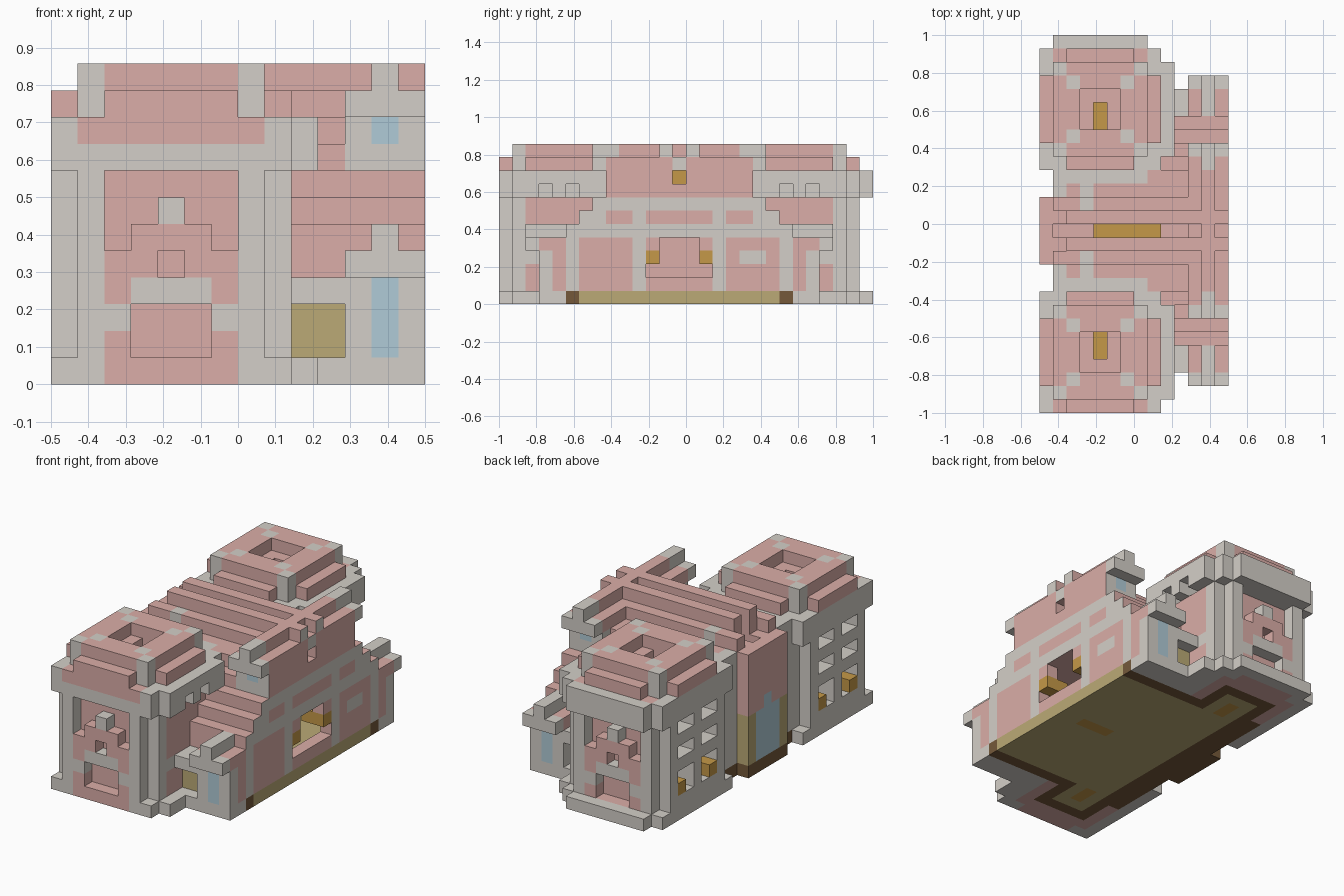
import bpy, bmesh
from mathutils import Vector

cube = bpy.data.objects.get("Cube")
if cube:
    bpy.data.objects.remove(cube, do_unlink=True)

U = 1 / 14          # one block
MIRROR = 27         # blocks mirror front to back about half of this


def linear(c):
    c /= 255
    return c / 12.92 if c < 0.04 else ((c + 0.055) / 1.055) ** 2.4


mats = []


def material(name, *rgb):
    m = bpy.data.materials.new(name)
    m.use_nodes = True
    col = [linear(c) for c in rgb] + [1]
    m.diffuse_color = col
    m.node_tree.nodes["Principled BSDF"].inputs["Base Color"].default_value = col
    mats.append(m)
    return len(mats) - 1


PINK = material("pink brick", 219, 174, 168)
GREY = material("grey stone", 212, 207, 200)
OLIVE = material("olive plaster", 187, 170, 118)
OCHRE = material("ochre lamp", 197, 153, 72)
BLUE = material("pale blue glass", 176, 203, 215)
BROWN = material("brown timber", 117, 89, 58)

grid = {}           # block cell -> (part, colour)
gable_paint = {}    # block cell -> colour of its outer gable face only


def cells(xs, ys, zs, mirror):
    """Cells of a box and, if wanted, of its front-to-back mirror image."""
    spans = [ys, (MIRROR - ys[1], MIRROR - ys[0])] if mirror else [ys]
    for a, b in spans:
        for x in range(*xs):
            for y in range(a, b):
                for z in range(*zs):
                    if x >= 0 and y >= 0:
                        yield x, y, z


def box(part, mat, xs, ys, zs, mirror=True):
    for c in cells(xs, ys, zs, mirror):
        grid[c] = (part, mat)


def carve(xs, ys, zs, mirror=True):
    for c in cells(xs, ys, zs, mirror):
        grid.pop(c, None)


def paint(mat, xs, ys, zs, mirror=True):
    for c in cells(xs, ys, zs, mirror):
        if c in grid:
            grid[c] = (grid[c][0], mat)


def paint_gable(mat, ys, zs, mirror=True):
    for c in cells((13, 14), ys, zs, mirror):
        gable_paint[c] = mat


# Hall walls and stepped roof
box("hall_walls", PINK, (1, 14), (5, 22), (1, 5), False)
for step in range(5):
    box("hall_roof", PINK, (1, 14), (5 + step, 22 - step), (5 + step, 6 + step), False)
carve((3, 13), (7, 20), (1, 5), False)

# Gable end painted frame
for y in (5, 10):
    paint_gable(GREY, (y, y + 1), (1, 5))
paint_gable(GREY, (5, 22), (5, 6), False)
paint_gable(GREY, (6, 21), (6, 8), False)
paint_gable(PINK, (8, 10), (6, 7))
paint_gable(PINK, (11, 16), (6, 7), False)
paint_gable(GREY, (18, 20), (3, 4), False)
paint_gable(PINK, (8, 10), (8, 10))

# Gable window with lamps
carve((13, 14), (11, 16), (2, 3), False)
carve((13, 14), (12, 15), (3, 5), False)
box("window_lamps", OCHRE, (12, 14), (11, 12), (3, 4))

# Entrance block between the towers
FACADE = (0, 1)
paint(GREY, (1, 2), (9, 11), (1, 10))
box("entrance", PINK, FACADE, (11, 16), (1, 10), False)
paint(OLIVE, FACADE, (11, 16), (1, 5), False)
paint(BLUE, FACADE, (12, 15), (1, 5), False)
paint(BLUE, FACADE, (13, 14), (5, 6), False)

# Ridge rails and lamp groove
carve((1, 14), (13, 14), (9, 10), False)
box("ridge_lamp", OCHRE, (4, 9), (13, 14), (9, 10), False)
box("ridge_rails", PINK, (1, 14), (11, 12), (10, 11))
box("ridge_rails", PINK, (2, 14), (12, 13), (10, 12))
paint(GREY, (3, 4), (9, 12), (9, 11))

# Upper dormers and their cross ridge
box("dormer_ridge", PINK, (11, 14), (8, 19), (10, 11), False)
box("dormer_ridge", PINK, (12, 13), (8, 19), (11, 12), False)
paint_gable(GREY, (13, 14), (10, 11), False)
paint_gable(GREY, (12, 13), (11, 12))
box("dormer_walls", GREY, (11, 14), (8, 10), (8, 10))
paint(BLUE, (12, 13), (8, 9), (9, 10))
box("dormer_lintels", GREY, (11, 14), (7, 8), (10, 11))
box("dormer_finials", GREY, (12, 13), (7, 9), (11, 12))

# Side porches
box("porch_base", GREY, (9, 14), (3, 5), (0, 1))
box("porch_wall", OLIVE, (9, 11), (4, 5), (1, 3))
box("porch_rail", GREY, (9, 11), (3, 5), (3, 4))
box("porch_bay", GREY, (11, 14), (3, 5), (1, 5))
paint(PINK, (13, 14), (4, 5), (1, 5))
paint(BLUE, (12, 13), (3, 4), (1, 4))
box("porch_lintel", GREY, (11, 14), (2, 3), (4, 5))
paint(PINK, (11, 14), (3, 5), (4, 5))
box("porch_finial", GREY, (12, 13), (2, 5), (5, 6))


def cross(part, mat, lo, hi, zs, inset=1):
    """Square storey with notched corners."""
    box(part, mat, (lo, hi), (lo + inset, hi - inset), zs)
    box(part, mat, (lo + inset, hi - inset), (lo, hi), zs)


# Towers: plinth, shaft, cornice, stepped roof
for part, zs in (("tower_plinth", (0, 1)), ("tower_cornice", (8, 10))):
    cross(part, GREY, -1, 10, zs, 2)
    box(part, GREY, (0, 9), (0, 9), zs)
cross("tower_shaft", GREY, 0, 9, (1, 8))
cross("tower_roof", PINK, 0, 9, (10, 11), 2)
box("tower_roof", PINK, (1, 8), (1, 8), (10, 12))
for x in (1, 7):
    for y in (1, 7):
        paint(GREY, (x, x + 1), (y, y + 1), (10, 12))
for x in (2, 6):
    for y in (2, 6):
        paint(GREY, (x, x + 1), (y, y + 1), (11, 12))

# Pink tower panels
paint(PINK, (2, 7), (0, 7), (0, 8))
paint(PINK, (1, 8), (1, 8), (0, 1))
paint(PINK, (7, 9), (2, 7), (4, 8))
paint(PINK, (7, 9), (2, 7), (1, 3))
paint(PINK, (1, 8), (0, 1), (9, 10))
paint(GREY, (3, 6), (0, 1), (3, 4))
for x in (2, 6):
    paint(GREY, (x, x + 1), (0, 1), (2, 3))

# Hollow core with a lamp floor and a slotted roof well
carve((2, 7), (2, 7), (2, 9))
paint(OCHRE, (4, 5), (4, 6), (1, 2))
carve((3, 6), (3, 6), (11, 12))
carve((4, 5), (4, 6), (9, 11))

# Hall floor: brown rim, olive field and lamps, reaching under the towers
box("hall_floor", BROWN, (1, 14), (5, 22), (0, 1), False)
box("hall_floor", BROWN, FACADE, (11, 16), (0, 1), False)
box("hall_floor", BROWN, (2, 7), (2, 25), (0, 1), False)
paint(OLIVE, (3, 14), (6, 21), (0, 1), False)
paint(OLIVE, (3, 6), (3, 24), (0, 1), False)
paint(OCHRE, (4, 5), (4, 6), (0, 1))
paint(OCHRE, (9, 12), (13, 14), (0, 1), False)

# Stepped porch gable, peephole and door on the tower ends
carve((2, 7), (0, 1), (5, 8))
box("tower_gable", PINK, (3, 6), (0, 1), (5, 6))
box("tower_gable", GREY, (4, 5), (0, 1), (6, 7))
carve((4, 5), (0, 1), (4, 5))
carve((3, 6), (0, 1), (1, 3))

# Tower side windows with lamps on the sills
for y, sill in ((2, 2), (5, 6)):
    for zs in ((2, 4), (5, 6), (7, 8)):
        carve((0, 2), (y, y + 2), zs)
    box("sill_lamps", OCHRE, (0, 2), (sill, sill + 1), (2, 3))
for y in (3, 5):
    carve((8, 10), (y, y + 1), (8, 9))


# Turn the blocks into one mesh per part, keeping outer faces only
SIDES = [Vector(d) for d in ((1, 0, 0), (0, 1, 0), (0, 0, 1))]
for part in sorted({p for p, m in grid.values()}):
    bm = bmesh.new()
    verts = {}
    for cell, (owner, mat) in grid.items():
        if owner != part:
            continue
        centre = Vector(cell) + Vector((0.5, 0.5, 0.5))
        for i in range(3):
            for sign in (1, -1):
                n = SIDES[i] * sign
                if tuple(int(v) for v in Vector(cell) + n) in grid:
                    continue
                a, b = SIDES[(i + 1) % 3], SIDES[(i + 2) % 3] * sign
                quad = []
                for s, t in ((-1, -1), (1, -1), (1, 1), (-1, 1)):
                    p = centre + (n + a * s + b * t) / 2
                    key = tuple(round(v) for v in p)
                    if key not in verts:
                        x, y, z = key
                        verts[key] = bm.verts.new(((x - 7) * U, (y - 14) * U, z * U))
                    quad.append(verts[key])
                outer = i == 0 and sign == 1
                colour = gable_paint.get(cell, mat) if outer else mat
                bm.faces.new(quad).material_index = colour
    bm.normal_update()
    bmesh.ops.dissolve_limit(bm, angle_limit=0.01, verts=bm.verts[:],
                             edges=bm.edges[:], delimit={'MATERIAL'})
    mesh = bpy.data.meshes.new(part)
    bm.to_mesh(mesh)
    bm.free()
    for m in mats:
        mesh.materials.append(m)
    bpy.context.collection.objects.link(bpy.data.objects.new(part, mesh))
